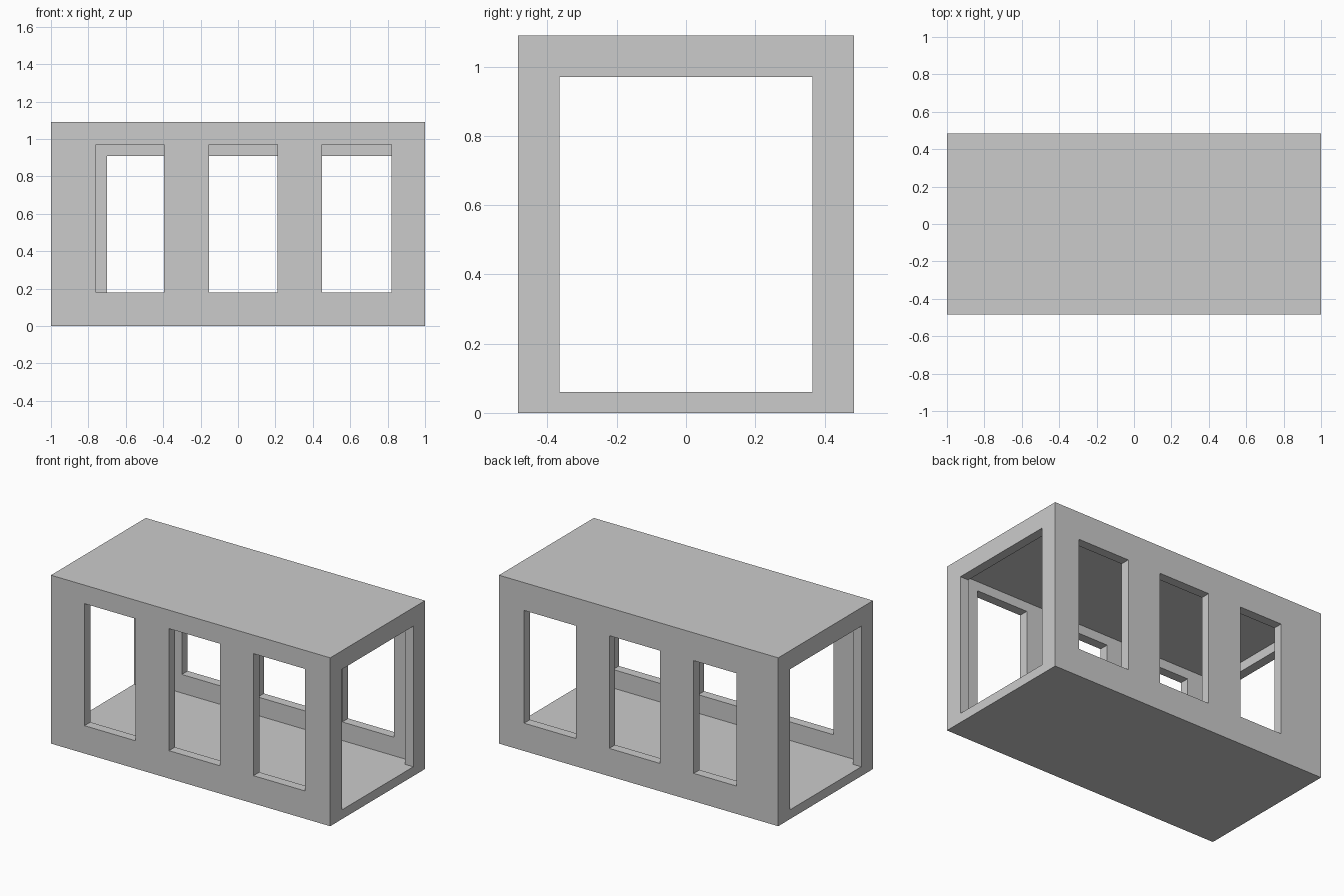
import bpy

if "Cube" in bpy.data.objects:
    bpy.data.objects.remove(bpy.data.objects["Cube"])

L, W, H, T = 2.0, 0.97, 1.09, 0.06   # length, width, height, wall thickness


def box(name, x, y, z):
    """Axis-aligned box from (min, max) ranges."""
    bpy.ops.mesh.primitive_cube_add(size=1, location=[sum(r) / 2 for r in (x, y, z)])
    ob = bpy.context.object
    ob.name = name
    ob.scale = [r[1] - r[0] for r in (x, y, z)]
    bpy.ops.object.transform_apply(location=True, rotation=False, scale=True)
    return ob


def cut(body, x, y, z):
    """Subtract a box from the body and discard the cutter."""
    cutter = box("cutter", x, y, z)
    cutter.hide_render = True
    mod = body.modifiers.new("cut", 'BOOLEAN')
    mod.operation, mod.solver, mod.object = 'DIFFERENCE', 'EXACT', cutter
    bpy.context.view_layer.objects.active = body
    bpy.ops.object.modifier_apply(modifier=mod.name)
    bpy.data.objects.remove(cutter, do_unlink=True)


# Outer shell with a hollow room
body = box("corridor_shell", (-L / 2, L / 2), (-W / 2, W / 2), (0, H))
cut(body, (-L / 2 + T, L / 2 - T), (-W / 2 + T, W / 2 - T), (T, H - T))

# Doorways through both ends, level with the floor
for s in (-1, 1):
    cut(body, sorted((s * 0.9, s * 1.1)), (-0.365, 0.365), (T, 0.97))

# Front windows are taller; the back ones are lower, with one narrower
front = [(-0.76, -0.395), (-0.155, 0.21), (0.45, 0.82)]
back = [(-0.70, -0.395), (-0.155, 0.21), (0.45, 0.82)]
for x in front:
    cut(body, x, (-0.6, -0.4), (0.18, 0.97))
for x in back:
    cut(body, x, (0.4, 0.6), (0.18, 0.91))
